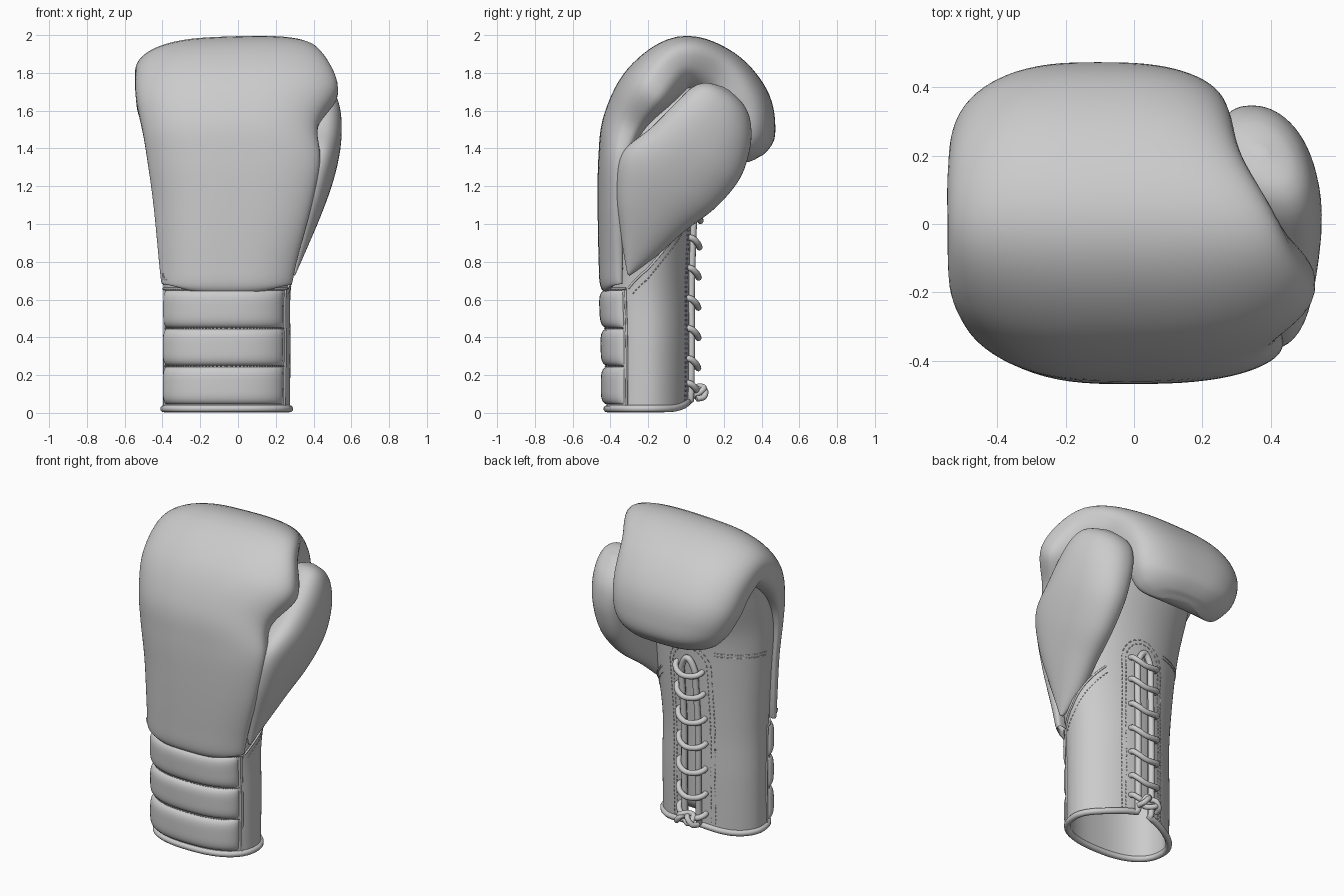
import bpy, bmesh
from math import sin, cos, pi, asin, sqrt
from mathutils import Vector

if "Cube" in bpy.data.objects:
    bpy.data.objects.remove(bpy.data.objects["Cube"])


def smooth_rows(rows, n):
    """Catmull-Rom resampling of a short table into n+1 rows."""
    out, m = [], len(rows) - 1
    for k in range(n + 1):
        i = min(int(k * m / n), m - 1)
        t = k * m / n - i
        p = [rows[max(0, min(m, j))] for j in (i - 1, i, i + 1, i + 2)]
        out.append([0.5 * (2 * b + (c - a) * t + (2 * a - 5 * b + 4 * c - d) * t * t
                           + (3 * b - a - 3 * c + d) * t ** 3) for a, b, c, d in zip(*p)])
    return out


def power(v, e):
    return (abs(v) ** e) * (1 if v >= 0 else -1)


def surface(name, rings, closed=True, caps=(True, True), thick=0):
    bm = bmesh.new()
    vs = [[bm.verts.new(p) for p in r] for r in rings]
    n = len(rings[0])
    for r0, r1 in zip(vs, vs[1:]):
        for j in range(n if closed else n - 1):
            k = (j + 1) % n
            bm.faces.new((r0[j], r0[k], r1[k], r1[j]))
    if caps[0]:
        bm.faces.new(vs[0])
    if caps[1]:
        bm.faces.new(vs[-1])
    bmesh.ops.remove_doubles(bm, verts=bm.verts, dist=0.0005)
    bmesh.ops.recalc_face_normals(bm, faces=bm.faces)
    me = bpy.data.meshes.new(name)
    bm.to_mesh(me)
    bm.free()
    for f in me.polygons:
        f.use_smooth = True
    ob = bpy.data.objects.new(name, me)
    bpy.context.collection.objects.link(ob)
    if thick:
        s = ob.modifiers.new("thickness", 'SOLIDIFY')
        s.thickness, s.offset = thick, -1
    return ob


def tubes(name, paths, radius, res=3, cyclic=False):
    cu = bpy.data.curves.new(name, 'CURVE')
    cu.dimensions, cu.bevel_depth, cu.bevel_resolution = '3D', radius, res
    cu.use_fill_caps = True
    for pts in paths:
        s = cu.splines.new('POLY')
        s.points.add(len(pts) - 1)
        for q, p in zip(s.points, pts):
            q.co = (*p, 1)
        s.use_cyclic_u, s.use_smooth = cyclic, True
    ob = bpy.data.objects.new(name, cu)
    bpy.context.collection.objects.link(ob)
    return ob


# hand and cuff sleeve: z, x min, x max, y min, y max
SLEEVE = smooth_rows([
    (.00, -.395, .275, -.42, .015), (.35, -.395, .278, -.42, .02), (.66, -.395, .28, -.43, .02),
    (1.0, -.42, .33, -.43, .03), (1.3, -.452, .37, -.42, .05), (1.55, -.462, .36, -.34, .12),
    (1.72, -.44, .30, -.20, .16), (1.8, -.36, .22, -.12, .12)], 80)
NF, NB = 2.4, 1.9       # roundness of the back of the hand and of the palm side
SLIT_TOP = 1.12


def section(z):
    for a, b in zip(SLEEVE, SLEEVE[1:]):
        if z <= b[0]:
            break
    t = max(0, min(1, (z - a[0]) / (b[0] - a[0])))
    return [u + (v - u) * t for u, v in zip(a, b)][1:]


def on_sleeve(a, z, off=0.0):
    """Point on the sleeve; angle 0 faces the palm (+y), pi/2 faces the thumb (+x)."""
    x0, x1, y0, y1 = section(z)
    e = 2 / (NB if cos(a) > 0 else NF)
    return Vector(((x0 + x1) / 2 + ((x1 - x0) / 2 + off) * power(sin(a), e),
                   (y0 + y1) / 2 + ((y1 - y0) / 2 + off) * power(cos(a), e), z))


def angle_at(dx, z):
    x0, x1, _, _ = section(z)
    return asin(power(2 * dx / (x1 - x0), NB / 2))


def slit(z):
    return angle_at(.048 * sqrt(max(0, min(1, (SLIT_TOP - z) / .08))), z)


def hem(a):
    return .022 + .04 * max(0, cos(a)) ** 6


rings = []
for k in range(91):
    ring = []
    for j in range(81):
        z = hem(0) + (1.8 - hem(0)) * k / 90
        g = slit(z)
        a = g + (2 * pi - 2 * g) * j / 80
        ring.append(on_sleeve(a, hem(a) + (1.8 - hem(a)) * k / 90))
    rings.append(ring)
surface("sleeve", rings, closed=False, caps=(False, False), thick=.018)
top = rings[-1][:-1]
surface("sleeve_top", [top, [(p + Vector((-.07, 0, 1.83))) * .5 for p in top]], caps=(False, True))

# tongue behind the lace slit
surface("tongue", [[on_sleeve(-.45 + .9 * j / 12, .14 + 1.05 * k / 20, -.035) for j in range(13)]
                   for k in range(21)], closed=False, caps=(False, False), thick=.012)

# curled padded mitt: y, z, half thickness, x min, x max, wrap on the left, wrap on the right
MITT = [(-.395, .655, .025, -.40, .275, .085, .07), (-.41, .68, .045, -.405, .285, .085, .06),
        (-.405, .82, .058, -.42, .315, .095, .05), (-.40, 1.1, .068, -.447, .39, .11, .04),
        (-.38, 1.34, .085, -.478, .435, .10, .035), (-.325, 1.53, .12, -.505, .425, .08, .035),
        (-.20, 1.71, .155, -.54, .53, .045, .03), (-.02, 1.83, .162, -.545, .44, .025, -.02),
        (.16, 1.77, .168, -.545, .32, .03, -.02), (.28, 1.63, .17, -.53, .285, .04, .0),
        (.33, 1.49, .147, -.48, .262, .05, .02), (.345, 1.40, .11, -.41, .215, .06, .04),
        (.355, 1.355, .06, -.31, .14, .05, .04), (.36, 1.34, .01, -.2, .05, .03, .03)]
st = smooth_rows(MITT, 91)
rings = []
for i, (y, z, t, x0, x1, bl, br) in enumerate(st):
    p, q = st[max(0, i - 2)], st[min(91, i + 2)]
    d = Vector((q[0] - p[0], q[1] - p[1])).normalized()
    ring = []
    for j in range(72):
        a = 2 * pi * j / 72
        u, v = power(sin(a), 2 / 2.8), power(cos(a), 2 / 2.8)
        h = t * v - (br if u > 0 else bl) * abs(u) ** 3
        x = (x0 + x1) / 2 + (x1 - x0) / 2 * u
        ring.append((x, y - d.y * h, z + d.x * h + .065 * x * max(0, min(.6, z - 1.3))))
    rings.append(ring)
surface("padded_mitt", rings)

# thumb: y, z, half width, x centre, half depth
THUMB = [(-.305, .73, .006, .295, .008), (-.255, .87, .10, .305, .06), (-.19, 1.06, .205, .345, .10),
         (-.09, 1.23, .285, .38, .125), (.05, 1.375, .27, .398, .136), (.14, 1.52, .23, .397, .138),
         (.185, 1.63, .18, .385, .125), (.205, 1.69, .115, .375, .09), (.213, 1.717, .02, .37, .02)]
rings = []
for y, z, w, xc, h in smooth_rows(THUMB, 56):
    ring = []
    for j in range(56):
        a = 2 * pi * j / 56
        v = power(cos(a), .9)
        # the front edge of the thumb leans in towards the palm
        ring.append((xc + h * power(sin(a), .9) - .05 * v * h / .14, y + .87 * w * v, z - .5 * w * v))
    rings.append(ring)
surface("thumb", rings)

# three cuff pads on the back of the wrist
A0, A1 = pi - 1.03, pi + 1.27
for i, (z0, z1) in enumerate([(.045, .245), (.25, .445), (.45, .65)]):
    rings = []
    for k in range(17):
        v = -cos(pi * k / 16)
        ring = []
        for j in range(49):
            u = -cos(pi * j / 48)
            puff = (1 - abs(v) ** 4) ** .5 * (1 - abs(u) ** 14) ** .5
            ring.append(on_sleeve(A0 + (A1 - A0) * (u + 1) / 2, (z0 + z1) / 2 + (z1 - z0) / 2 * v,
                                  -.004 + (.036 - .018 * max(0, -u) ** 3) * puff))
        rings.append(ring)
    surface("cuff_pad_%d" % (i + 1), rings, closed=False, caps=(False, False))

# rolled binding along the hem and the lace slit
g0 = slit(.06)
hem_path = [on_sleeve(a, hem(a), -.002) for a in [g0 + (2 * pi - 2 * g0) * j / 90 for j in range(91)]]
zs = [.07 + (SLIT_TOP - .07) * sin(pi / 2 * k / 40) for k in range(41)]
up = [on_sleeve(-slit(z), z, .012) for z in zs]
down = [on_sleeve(slit(z), z, .012) for z in reversed(zs)]
tubes("hem_binding", [hem_path + up + down[1:]], .019, cyclic=True)

# seam piping at the wrist, beside the pads and under the thumb
seams = [[on_sleeve(A0 - .1 + (A1 - A0 + .2) * j / 50, .657, .006) for j in range(51)]]
for a in (A0 - .08, A1 + .08):
    seams.append([on_sleeve(a, .04 + .62 * k / 20, .002) for k in range(21)])
seams.append([on_sleeve(1.95 - 1.25 * k / 24, .66 + .32 * k / 24, .003) for k in range(25)])
tubes("seam_piping", seams, .006, 2)

# stitched lines made of short dashes, two of them looping around the slit
lines = [[on_sleeve(A0 + (A1 - A0) * j / 90, z, .008) for j in range(91)] for z in (.247, .448, .652)]
for r in (.12, .145):
    side = [(r, .06 + 1.0 * k / 80) for k in range(80)]
    arch = [(r * cos(pi * k / 24), 1.06 + r * sin(pi * k / 24)) for k in range(25)]
    lines.append([on_sleeve(angle_at(dx, z), z, .001)
                  for dx, z in side + arch + [(-dx, z) for dx, z in reversed(side)]])
lines += [[on_sleeve(-.45 - 1.1 * k / 40, z, .001) for k in range(41)] for z in (1.16, 1.18)]
lines.append([on_sleeve(1.85 - 1.2 * k / 40, .63 + .32 * k / 40, .001) for k in range(41)])
tubes("stitching", [s[k:k + 2] for s in lines for k in range(0, len(s) - 1, 2)], .003, 0)

# laces: one curved strand per row, hooked over both slit edges
laces = []
for z in (.12, .25, .41, .57, .73, .89, 1.03):
    pts = []
    for dx, dz, off in ((-.085, .04, -.03), (-.09, .035, .015), (-.065, .008, .04), (-.02, -.012, .045),
                        (.03, -.01, .045), (.07, .0, .04), (.09, .012, .015), (.08, .015, -.03)):
        p = on_sleeve(angle_at(-dx, z), z)
        pts.append((p.x, p.y + off, z + dz))
    laces.append(smooth_rows(pts, 28))
tubes("laces", laces, .017)

# knot and short loose ends at the bottom of the slit
ring = [(-.055 + .045 * cos(a), .075 + .02 * sin(2 * a), .11 + .03 * sin(a))
        for a in [2 * pi * k / 32 for k in range(32)]]
tubes("lace_knot", [ring], .016, cyclic=True)
tubes("lace_ends", [smooth_rows([(-.055, .06, .13), (-.055 + s * .025, .1, .12),
                                 (-.055 + s * .055, .095, .085), (-.055 + s * .07, .055, .075)], 18)
                    for s in (-1, 1)], .016)
